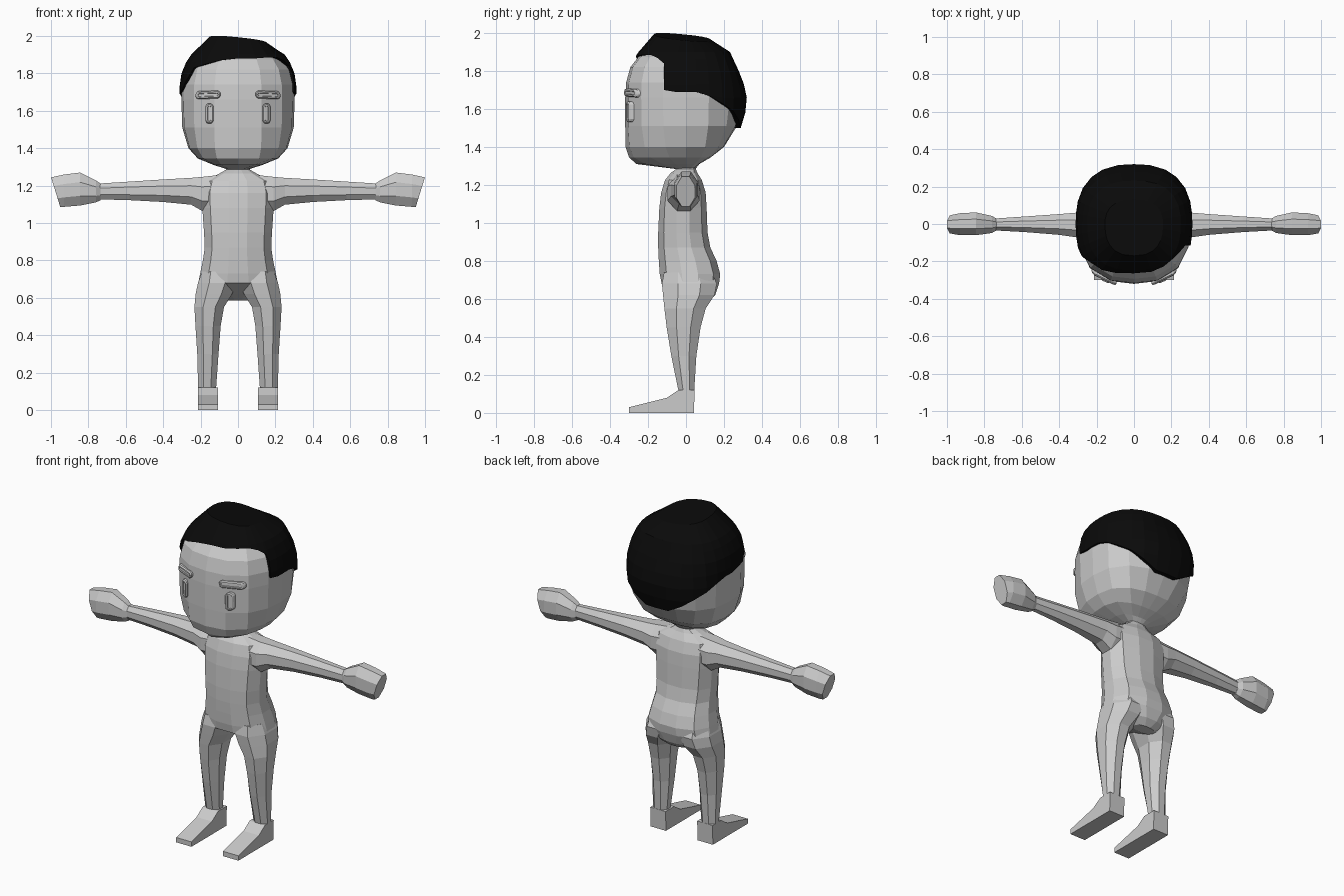
import bpy, bmesh, math

if "Cube" in bpy.data.objects:
    bpy.data.objects.remove(bpy.data.objects["Cube"])


def material(name, c):
    m = bpy.data.materials.new(name)
    m.diffuse_color = (c, c, c, 1)
    m.use_nodes = True
    m.node_tree.nodes["Principled BSDF"].inputs["Base Color"].default_value = m.diffuse_color
    return m


SKIN = material("light_grey", 0.6)
BLACK = material("black_hair", 0.003)


def loft(name, rings, mat, caps=True):
    """Join rings of points, weld doubles and make one flat shaded object."""
    bm = bmesh.new()
    vs = [[bm.verts.new(p) for p in r] for r in rings]
    n = len(vs[0])
    for a, b in zip(vs, vs[1:]):
        for i in range(n):
            j = (i + 1) % n
            bm.faces.new((a[i], a[j], b[j], b[i]))
    if caps:
        bm.faces.new(vs[0])
    bm.faces.new(vs[-1])
    bmesh.ops.remove_doubles(bm, verts=bm.verts, dist=0.0005)
    bmesh.ops.dissolve_degenerate(bm, edges=bm.edges, dist=0.0005)
    bmesh.ops.recalc_face_normals(bm, faces=bm.faces)
    me = bpy.data.meshes.new(name)
    bm.to_mesh(me)
    bm.free()
    me.materials.append(mat)
    ob = bpy.data.objects.new(name, me)
    bpy.context.collection.objects.link(ob)
    return ob


def oval(a0, a1, b0, b1, sides, e=2.6):
    """Rounded rectangle outline between two limits on each axis."""
    pts = []
    for i in range(sides):
        t = 2 * math.pi * (i + 0.5) / sides
        c, s = math.cos(t), math.sin(t)
        r = (abs(c) ** e + abs(s) ** e) ** (-1 / e)
        pts.append(((a0 + a1) / 2 + r * c * (a1 - a0) / 2,
                    (b0 + b1) / 2 + r * s * (b1 - b0) / 2))
    return pts


def z_rings(rows, sides):
    return [[(x, y, z) for x, y in oval(x0, x1, y0, y1, sides)]
            for z, x0, x1, y0, y1 in rows]


def profile_at(prof, z):
    """Interpolate (z, front, back, half width)."""
    if z <= prof[0][0]:
        return prof[0][1:]
    for p, q in zip(prof, prof[1:]):
        if z <= q[0]:
            t = (z - p[0]) / (q[0] - p[0])
            return [u + (v - u) * t for u, v in zip(p[1:], q[1:])]
    return prof[-1][1:]


def skull_point(prof, deg, z, grow=0.0, e=2.5):
    f, b, w = profile_at(prof, z)
    c, s = math.cos(math.radians(deg)), math.sin(math.radians(deg))
    d = b if s > 0 else f
    r = (abs(c / w) ** e + abs(s / d) ** e) ** (-1 / e) + grow
    return (r * c, r * s, z)


# head
HEAD = [(1.285, .06, .05, .05), (1.31, .26, .07, .13), (1.345, .30, .13, .215),
        (1.40, .318, .20, .265), (1.51, .32, .268, .298), (1.66, .32, .305, .303),
        (1.74, .315, .29, .303), (1.82, .293, .26, .283), (1.875, .25, .22, .245),
        (1.93, .15, .13, .16)]
loft("head", [[skull_point(HEAD, i * 22.5, p[0]) for i in range(16)] for p in HEAD], SKIN)

# hair cap: hairline height by direction, with sideburns and a parting on the right
HAIR = [(1.50, .33, .288, .305), (1.58, .33, .312, .31), (1.66, .33, .32, .312),
        (1.73, .325, .305, .312), (1.80, .308, .278, .302), (1.86, .277, .25, .277),
        (1.90, .25, .232, .25), (1.976, .17, .13, .155)]
LINE = [(-21, 1.70), (-10, 1.69), (0, 1.69), (10, 1.69), (22, 1.67), (35, 1.63),
        (48, 1.59), (60, 1.545), (75, 1.50), (90, 1.50), (105, 1.50), (120, 1.545),
        (132, 1.59), (145, 1.63), (158, 1.67), (170, 1.69), (180, 1.69), (190, 1.70),
        (203, 1.71), (212, 1.76), (221, 1.83), (235, 1.85), (250, 1.87), (270, 1.88),
        (290, 1.88), (305, 1.885), (318, 1.885), (328, 1.87), (337, 1.84)]
rings = [[skull_point(HAIR, a, h, -0.03) for a, h in LINE]]
for p in HAIR[:-1]:
    rings.append([skull_point(HAIR, a, max(h, p[0])) for a, h in LINE])
crown = [skull_point(HAIR, a, HAIR[-1][0]) for a, h in LINE]
rings.append([(x, y, z - 0.1 * x - 0.1 * y) for x, y, z in crown])
loft("hair", rings, BLACK, caps=False)


# eyes and brows: raised capsules that follow the face
def capsule(name, cx, cz, half_x, half_z, tilt=0.0):
    rings = []
    for shrink, out in ((0, -.02), (0, .008), (.006, .015), (.013, .015), (.015, .009)):
        ring = []
        r = min(half_x, half_z) - shrink
        lx, lz = max(half_x - half_z, 0), max(half_z - half_x, 0)
        for i in range(12):
            t = 2 * math.pi * (i + 0.5) / 12
            c, s = math.cos(t), math.sin(t)
            x = cx + r * c + math.copysign(lx, c)
            z = cz + r * s + math.copysign(lz, s) + tilt * (x - cx)
            f, b, w = profile_at(HEAD, z)
            y = -f * (1 - abs(x / w) ** 2.5) ** 0.4
            ring.append((x, y - out, z))
        rings.append(ring)
    loft(name, rings, SKIN)


for side, k in (("left", -1), ("right", 1)):
    capsule(side + "_eye", k * .153, 1.585, .023, .055)
    capsule(side + "_brow", k * .16, 1.685, .068, .022, -k * .04)

# torso with neck and seat
loft("torso", z_rings([
    (.585, -.07, .07, .05, .12), (.62, -.14, .14, -.02, .155), (.68, -.215, .215, -.13, .176),
    (.73, -.205, .205, -.14, .182), (.80, -.19, .19, -.145, .163), (.87, -.18, .18, -.148, .13),
    (.95, -.184, .184, -.148, .115), (1.08, -.193, .193, -.142, .11), (1.16, -.197, .197, -.132, .105),
    (1.225, -.18, .18, -.112, .085), (1.265, -.10, .10, -.08, .06), (1.285, -.065, .065, -.05, .052),
    (1.33, -.055, .055, -.045, .05)], 12), SKIN)


def mirrored(ring, k):
    return [(k * x, y, z) for x, y, z in ring]


LEG = z_rings([
    (.74, .03, .195, -.12, .14), (.68, .004, .218, -.132, .168), (.62, .028, .23, -.126, .155),
    (.55, .072, .236, -.118, .108), (.45, .09, .23, -.105, .08), (.30, .102, .22, -.08, .057),
    (.12, .115, .215, -.042, .045), (.09, .115, .215, -.042, .045)], 8)
ARM = [(.10, 1.06, 1.26, -.10, .075), (.19, 1.06, 1.25, -.10, .075), (.25, 1.095, 1.244, -.082, .068),
       (.40, 1.11, 1.235, -.06, .055), (.58, 1.12, 1.223, -.045, .042), (.75, 1.125, 1.212, -.035, .03)]
HAND = [(.735, 1.12, 1.212, -.035, .03), (.76, 1.108, 1.23, -.05, .045), (.845, 1.09, 1.273, -.062, .064),
        (.93, 1.083, 1.262, -.062, .06), (.975, 1.083, 1.247, -.052, .048)]
FOOT = [(-.30, 0), (.042, 0), (.045, .12), (-.04, .12), (-.10, .08), (-.30, .03)]


def x_rings(rows, slant=0.0):
    out = [[(x, y, z) for y, z in oval(y0, y1, z0, z1, 8)] for x, z0, z1, y0, y1 in rows]
    out[-1] = [(x + slant * (z - 1.165), y, z) for x, y, z in out[-1]]
    return out


# limbs, built once and mirrored
for side, k in (("left", -1), ("right", 1)):
    for part, rows in (
            ("leg", LEG), ("arm", x_rings(ARM)), ("hand", x_rings(HAND, 0.31)),
            ("foot", [[(x, y, z) for y, z in FOOT] for x in (.108, .213)])):
        loft(side + "_" + part, [mirrored(r, k) for r in rows], SKIN)
